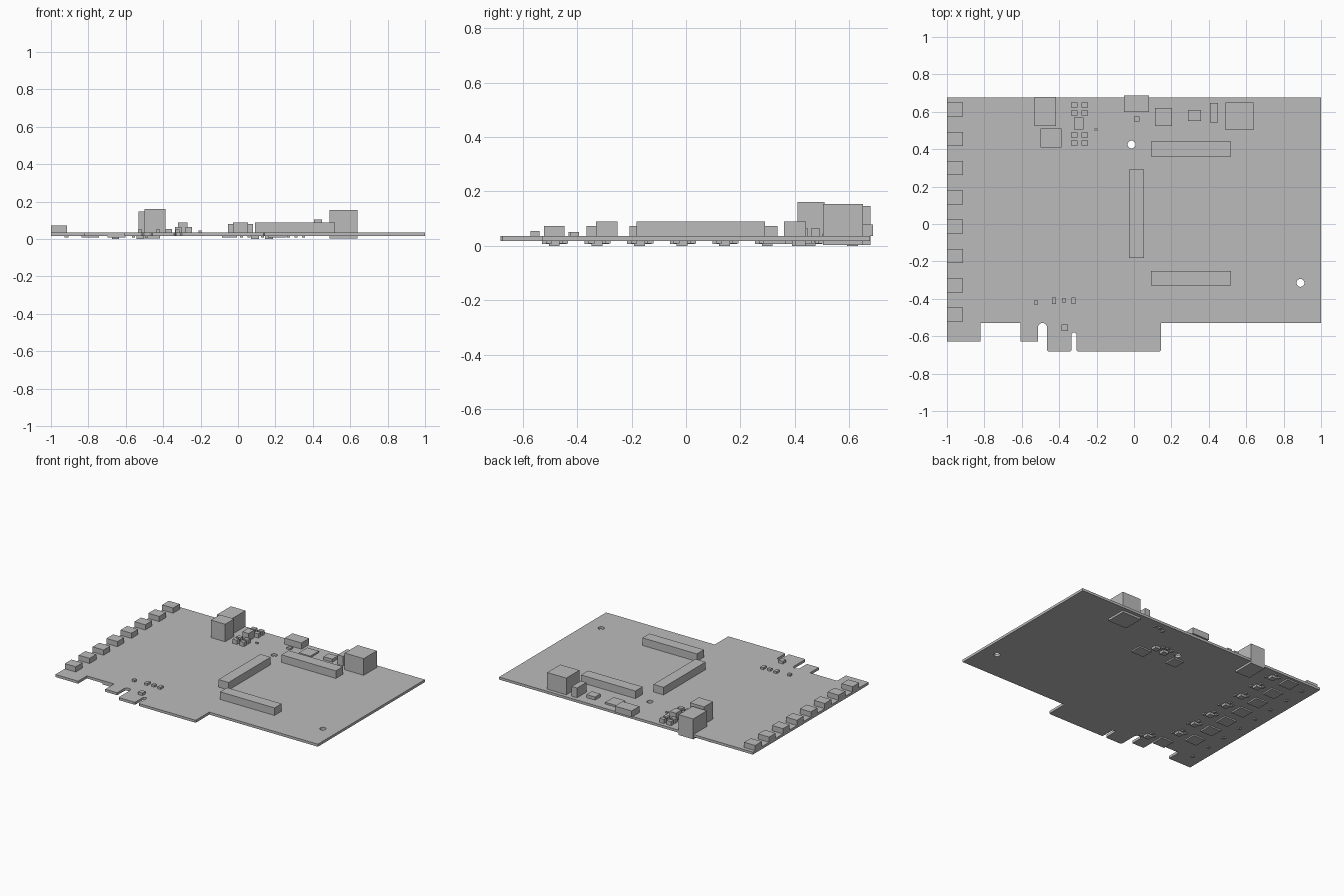
import bpy, math

cube = bpy.data.objects.get("Cube")
if cube:
    bpy.data.objects.remove(cube)

grey = bpy.data.materials.new("plain_grey")
grey.use_nodes = True
color = (0.5, 0.5, 0.5, 1)
grey.diffuse_color = color
grey.node_tree.nodes["Principled BSDF"].inputs["Base Color"].default_value = color

BOTTOM, TOP = 0.02, 0.038


def box(name, x, y, w, d, z0, z1):
    """Box centred on x, y with width w and depth d, between z0 and z1."""
    bpy.ops.mesh.primitive_cube_add(size=1, location=(x, y, (z0 + z1) / 2))
    ob = bpy.context.object
    ob.name = name
    ob.scale = (w, d, z1 - z0)
    bpy.ops.object.transform_apply(location=False, rotation=False, scale=True)
    ob.data.materials.append(grey)
    return ob


def span(name, x0, x1, y0, y1, z1, z0=TOP):
    return box(name, (x0 + x1) / 2, (y0 + y1) / 2, x1 - x0, y1 - y0, z0, z1)


def arc(cx, cy, r, a0, a1, n):
    return [(cx + r * math.cos(math.radians(a0 + (a1 - a0) * i / n)),
             cy + r * math.sin(math.radians(a0 + (a1 - a0) * i / n))) for i in range(n + 1)]


# Circuit board: outline with edge notches and two mounting holes
back, front, tab, tongue = 0.676, -0.529, -0.628, -0.682
c = 0.007
outline = [(-1, back), (1, back), (1, front), (0.144, front),
           (0.144, tongue + c), (0.144 - c, tongue), (-0.307 + c, tongue), (-0.307, tongue + c)]
outline += arc(-0.3205, -0.594, 0.0135, 0, 180, 8)
outline += [(-0.334, tongue + c), (-0.334 - c, tongue), (-0.465 + c, tongue), (-0.465, tongue + c)]
outline += arc(-0.489, -0.553, 0.024, 0, 180, 12)
outline += [(-0.513, tab), (-0.607, tab), (-0.607, front), (-0.821, front), (-0.821, tab), (-1, tab)]
holes = [arc(x, y, 0.021, 0, 345, 23) for x, y in ((-0.013, 0.425), (0.89, -0.315))]

curve = bpy.data.curves.new("board_profile", "CURVE")
curve.dimensions = "2D"
curve.fill_mode = "BOTH"
curve.extrude = (TOP - BOTTOM) / 2
for loop in [outline] + holes:
    spline = curve.splines.new("POLY")
    spline.points.add(len(loop) - 1)
    for p, (x, y) in zip(spline.points, loop):
        p.co = (x, y, 0, 1)
    spline.use_cyclic_u = True
board = bpy.data.objects.new("circuit_board", curve)
board.location.z = (TOP + BOTTOM) / 2
bpy.context.collection.objects.link(board)
bpy.ops.object.select_all(action="DESELECT")
board.select_set(True)
bpy.context.view_layer.objects.active = board
bpy.ops.object.convert(target="MESH")
board = bpy.context.object
board.data.materials.clear()
board.data.materials.append(grey)
for poly in board.data.polygons:
    poly.use_smooth = False

# Edge ports, with the matching chips beneath the board
for i in range(8):
    y = 0.612 - 0.1566 * i
    box("edge_port", -0.957, y, 0.086, 0.075, TOP, 0.075)
    box("port_resistor", -0.917, y - 0.02, 0.022, 0.016, 0.012, BOTTOM)
    px, cx, cy = (-0.79, -0.655, y) if i < 7 else (-0.65, -0.524, y)
    box("port_chip", px, cy, 0.095, 0.09, 0.01, BOTTOM)
    box("port_regulator", cx, cy, 0.04, 0.04, 0.003, BOTTOM)
    for dx, dy in ((-0.035, 0.02), (0.035, -0.02), (0, 0.04)):
        box("port_capacitor", cx + dx, cy + dy, 0.016, 0.022, 0.011, BOTTOM)

# Long board-to-board connectors
span("rear_connector", 0.09, 0.519, 0.361, 0.441, 0.092)
span("front_connector", 0.09, 0.519, -0.33, -0.251, 0.092)
span("middle_connector", -0.027, 0.053, -0.182, 0.291, 0.092)

# Tall sockets along the back; two of them pass through the board
span("rear_socket", -0.532, -0.417, 0.524, 0.679, 0.15, 0.005)
span("inner_socket", -0.5, -0.388, 0.41, 0.51, 0.163)
span("power_socket", 0.489, 0.639, 0.503, 0.65, 0.157, 0.005)
span("small_port", -0.053, 0.08, 0.6, 0.688, 0.082)
span("tall_capacitor", 0.406, 0.449, 0.543, 0.647, 0.107)
span("power_chip", 0.112, 0.203, 0.525, 0.62, 0.05)
span("power_coil", 0.29, 0.358, 0.55, 0.61, 0.06)
span("small_diode", 0, 0.03, 0.548, 0.575, 0.05)

# Converter: a coil between two groups of four blocks
span("converter_coil", -0.32, -0.27, 0.505, 0.57, 0.092)
for x in (-0.32, -0.263):
    for y in (0.636, 0.593, 0.476, 0.433):
        box("converter_block", x, y, 0.035, 0.028, TOP, 0.068)
box("converter_resistor", -0.203, 0.506, 0.016, 0.01, TOP, 0.048)

# Small parts near the edge tongue
for x, y, d in ((-0.524, -0.42, 0.022), (-0.428, -0.41, 0.034),
                (-0.374, -0.41, 0.022), (-0.323, -0.41, 0.034)):
    box("tongue_capacitor", x, y, 0.023, d, TOP, 0.053)
box("tongue_chip", -0.37, -0.555, 0.034, 0.034, TOP, 0.057)

# Chips and small parts under the middle of the board
box("underside_chip", 0.21, 0.325, 0.1, 0.085, 0.01, BOTTOM)
box("underside_chip", -0.045, 0.355, 0.08, 0.085, 0.01, BOTTOM)
for x, y in ((0.165, 0.42), (0.09, 0.41)):
    box("underside_regulator", x, y, 0.042, 0.04, 0.003, BOTTOM)
for x, y in ((0.1, 0.46), (0.02, 0.44), (0.06, 0.45), (0.13, 0.45),
             (0.35, 0.63), (0.31, 0.63), (0.27, 0.61)):
    box("underside_capacitor", x, y, 0.016, 0.024, 0.011, BOTTOM)

# Stand the lowest parts on the ground
bpy.context.view_layer.update()
for ob in bpy.context.collection.objects:
    if ob.type == "MESH":
        ob.location.z -= 0.003
